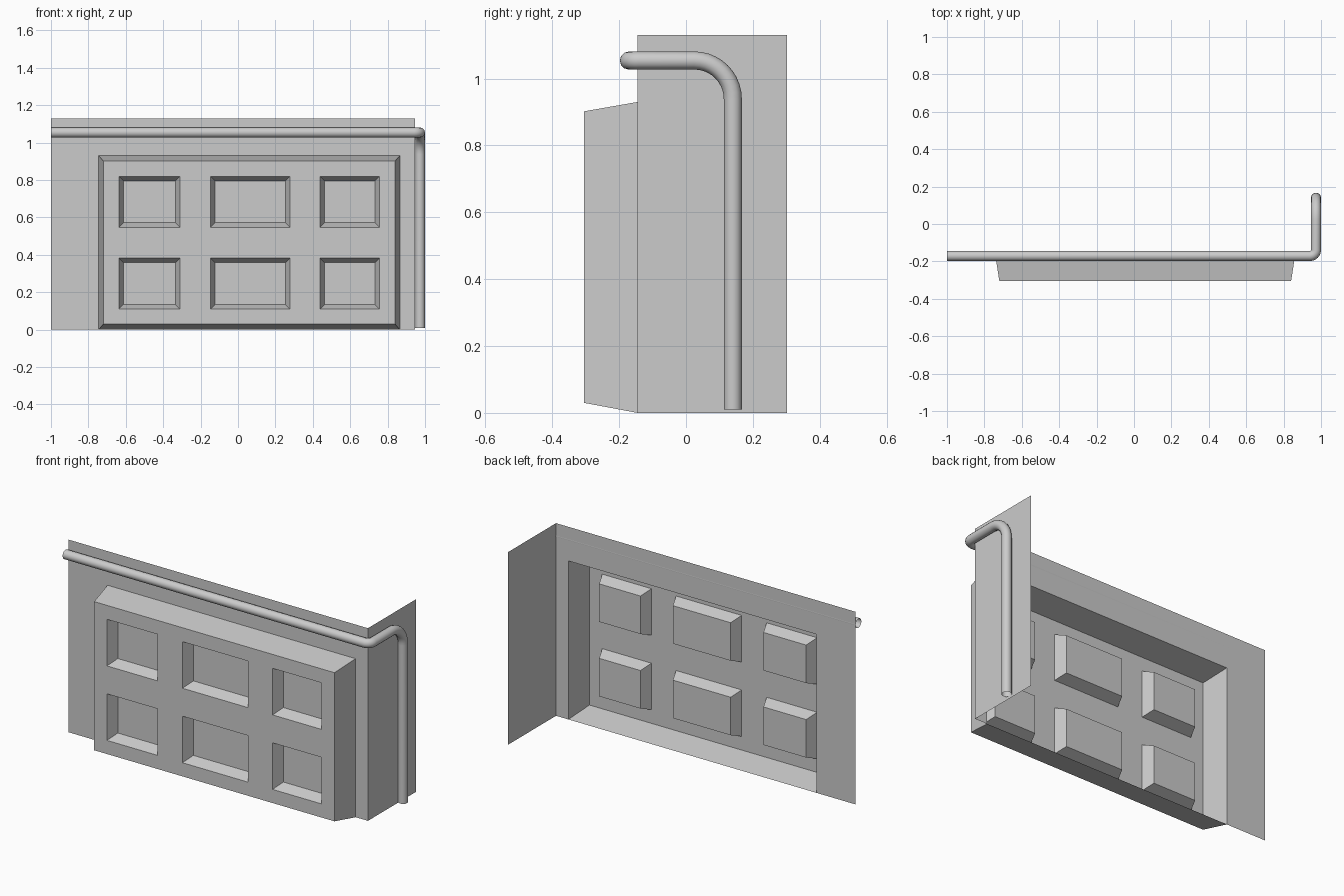
import bpy, bmesh
from math import sin, cos, pi
from mathutils import Vector

if "Cube" in bpy.data.objects:
    bpy.data.objects.remove(bpy.data.objects["Cube"])

FRONT = -0.145      # plane of the front wall
FACE = -0.305       # plane of the raised panel
CORNER = 0.945      # x of the side wall
TOP = 1.13


def rect(bm, x0, x1, z0, z1, y):
    return [bm.verts.new(p) for p in ((x0, y, z0), (x1, y, z0), (x1, y, z1), (x0, y, z1))]


def ring(bm, a, b):
    for i in range(4):
        j = (i + 1) % 4
        bm.faces.new((a[i], a[j], b[j], b[i]))


def grid(bm, xs, zs, y, holes):
    """Flat sheet split at xs and zs, leaving out the hole cells."""
    for i in range(len(xs) - 1):
        for j in range(len(zs) - 1):
            if (i, j) not in holes:
                bm.faces.new(rect(bm, xs[i], xs[i + 1], zs[j], zs[j + 1], y))


def finish(bm, name):
    bmesh.ops.remove_doubles(bm, verts=bm.verts, dist=0.0005)
    me = bpy.data.meshes.new(name)
    bm.to_mesh(me)
    bm.free()
    ob = bpy.data.objects.new(name, me)
    bpy.context.collection.objects.link(ob)
    return ob


# Front wall with the panel opening, plus the side wall
bm = bmesh.new()
grid(bm, [-1, -0.745, 0.865, CORNER], [0, 0.93, TOP], FRONT, {(1, 0)})
bm.faces.new([bm.verts.new(p) for p in ((CORNER, FRONT, 0), (CORNER, 0.302, 0),
                                        (CORNER, 0.302, TOP), (CORNER, FRONT, TOP))])
finish(bm, "corner_wall")

# Raised panel with bevelled sides and six sunken windows
bm = bmesh.new()
xs = [-0.72, -0.637, -0.31, -0.147, 0.278, 0.438, 0.757, 0.84]
zs = [0.03, 0.11, 0.383, 0.547, 0.82, 0.902]
windows = {(i, j) for i in (1, 3, 5) for j in (1, 3)}
grid(bm, xs, zs, FACE, windows)
ring(bm, rect(bm, -0.745, 0.865, 0, 0.93, FRONT),
     rect(bm, xs[0], xs[-1], zs[0], zs[-1], FACE))
inset, depth = 0.025, 0.065
for i, j in sorted(windows):
    x0, x1, z0, z1 = xs[i], xs[i + 1], zs[j], zs[j + 1]
    back = rect(bm, x0 + inset, x1 - inset, z0 + inset, z1 - inset, FACE + depth)
    ring(bm, rect(bm, x0, x1, z0, z1, FACE), back)
    bm.faces.new(back)
# split the side bevels nowhere else: panel edges stay crisp
finish(bm, "raised_panel")


# Handrail: a tube along the wall, round the corner and down the side
def arc(center, u, v, r, n):
    c, u, v = Vector(center), Vector(u), Vector(v)
    return [c + r * (u * cos(t) + v * sin(t)) for t in (pi / 2 * k / n for k in range(n + 1))]


R = 0.027
rx, ry, rz, down_y = 1 - R, -0.171, 1.054, 0.14
small, big = 0.032, 0.115
path = [Vector((-1, ry, rz))]
path += arc((rx - small, ry + small, rz), (0, -1, 0), (1, 0, 0), small, 6)
path += arc((rx, down_y - big, rz - big), (0, 0, 1), (0, 1, 0), big, 10)
path += [Vector((rx, down_y, 0.01))]
cu = bpy.data.curves.new("handrail", 'CURVE')
cu.dimensions = '3D'
cu.bevel_depth = R
cu.bevel_resolution = 4
sp = cu.splines.new('POLY')
sp.points.add(len(path) - 1)
for pt, p in zip(sp.points, path):
    pt.co = (*p, 1)
sp.use_smooth = True
rail = bpy.data.objects.new("handrail", cu)
bpy.context.collection.objects.link(rail)
